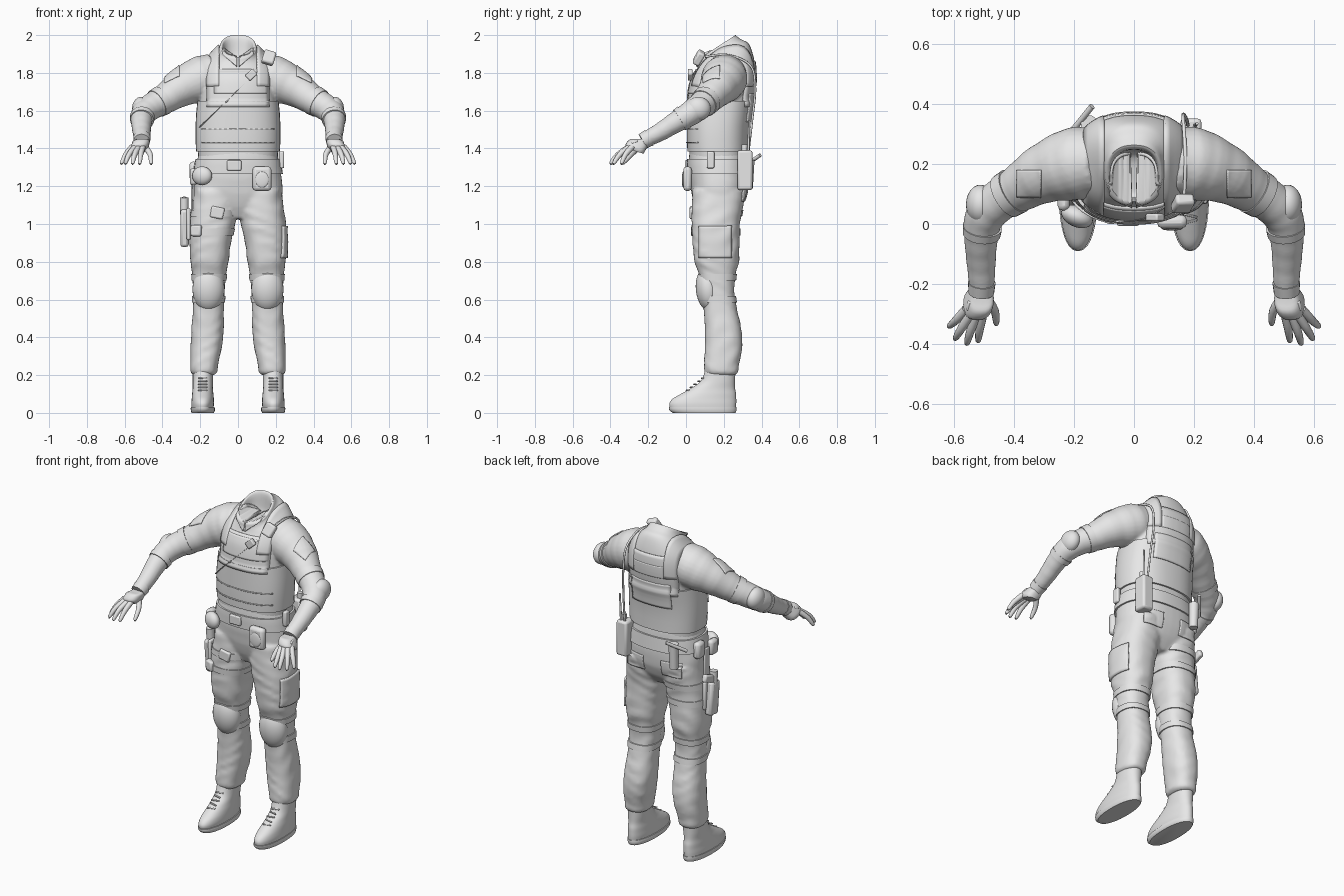
import bpy, bmesh, math
from mathutils import Vector, Matrix
from mathutils.bvhtree import BVHTree
if "Cube" in bpy.data.objects:
    bpy.data.objects.remove(bpy.data.objects["Cube"])
grey = bpy.data.materials.new("plain grey")
grey.use_nodes = True
grey.diffuse_color = (0.8, 0.8, 0.8, 1)
grey.node_tree.nodes["Principled BSDF"].inputs["Base Color"].default_value = (0.8, 0.8, 0.8, 1)

def finish(name, bm):
    bmesh.ops.recalc_face_normals(bm, faces=bm.faces)
    me = bpy.data.meshes.new(name)
    bm.to_mesh(me)
    bm.free()
    me.materials.append(grey)
    ob = bpy.data.objects.new(name, me)
    bpy.context.collection.objects.link(ob)
    ob.select_set(True)
    bpy.context.view_layer.objects.active = ob
    return ob

def smooth(rows, n):
    """Catmull-Rom resampling of a list of tuples."""
    out = []
    for i in range(len(rows) - 1):
        a, b, c, d = [Vector(rows[max(0, min(len(rows) - 1, i + k))]) for k in (-1, 0, 1, 2)]
        for t in (j / n for j in range(n)):
            out.append(b + (c - a) * t / 2 + (a * 2 - b * 5 + c * 4 - d) * t * t / 2 + (b * 3 - a - c * 3 + d) * t ** 3 / 2)
    return out + [Vector(rows[-1])]

def skin(name, rings):
    bm = bmesh.new()
    vs = [[bm.verts.new(p) for p in r] for r in rings]
    for a, b in zip(vs, vs[1:]):
        for i in range(len(a)):
            bm.faces.new((a[i - 1], a[i], b[i], b[i - 1]))
    bm.faces.new(vs[0])
    bm.faces.new(vs[-1])
    return finish(name, bm)

def loft(name, rows, side=1, steps=4, power=2.4, fold=0, seg=40):
    """Rows are z, x0, x1, y0, y1, tilt."""
    rings = []
    for z, x0, x1, y0, y1, tilt in smooth(rows, steps):
        ring = []
        for a in (math.tau * i / seg for i in range(seg)):
            c, s = math.cos(a), math.sin(a)
            k = 1 + fold * math.sin(z * 75 + 3 * math.sin(a * 2 + z * 9)) * (0.6 + 0.4 * math.sin(a * 3 + z * 20))
            dx = math.copysign(abs(c) ** (2 / power), c) * (x1 - x0) / 2 * k
            dy = math.copysign(abs(s) ** (2 / power), s) * (y1 - y0) / 2 * k
            ring.append((side * ((x0 + x1) / 2 + dx), (y0 + y1) / 2 + dy, z + tilt * dy))
        rings.append(ring)
    return skin(name, rings)

def band(name, rows, low, high, grow, side=1):
    """A strap that follows a lofted part between two heights."""
    out = []
    for k, g in ((0, 0), (0, grow), (0.25, grow), (0.5, grow), (0.75, grow), (1, grow), (1, 0)):
        z = low + (high - low) * k
        a, b = next((a, b) for a, b in zip(rows, rows[1:]) if min(a[0], b[0]) <= z <= max(a[0], b[0]))
        z, x0, x1, y0, y1, tilt = Vector(a).lerp(Vector(b), (z - a[0]) / (b[0] - a[0]))
        out.append((z, x0 - g, x1 + g, y0 - g, y1 + g, tilt))
    return loft(name, out, side, 1)

def tube(name, pts, side=1, steps=4, seg=20, fold=0):
    """Points are x, y, z, radius."""
    pts = smooth(pts, steps)
    cs = [Vector((side * p[0], p[1], p[2])) for p in pts]
    ref = Vector((0, 0, 1)) if abs((cs[-1] - cs[0]).normalized().z) < 0.9 else Vector((1, 0, 0))
    rings = []
    for i, c in enumerate(cs):
        t = (cs[min(i + 1, len(cs) - 1)] - cs[max(i - 1, 0)]).normalized()
        u = t.cross(ref).normalized()
        v, r = u.cross(t), pts[i][3] * (1 + fold * math.sin(i * 1.9))
        rings.append([c + (u * math.cos(a) + v * math.sin(a)) * r for a in (math.tau * k / seg for k in range(seg))])
    return skin(name, rings)

def place(name, bm, loc, size, turn):
    rot = Matrix.Rotation(turn[2], 4, "Z") @ Matrix.Rotation(turn[1], 4, "Y") @ Matrix.Rotation(turn[0], 4, "X")
    bm.transform(Matrix.Translation(loc) @ rot @ Matrix.Diagonal((*size, 1)))
    return finish(name, bm)

def box(name, loc, size, turn=(0, 0, 0), bevel=0.01):
    bm = bmesh.new()
    bmesh.ops.create_cube(bm, size=1)
    mod = place(name, bm, loc, size, turn).modifiers.new("bevel", "BEVEL")
    mod.width, mod.segments = min(bevel, min(size) * 0.4), 2

def ball(name, loc, size, turn=(0, 0, 0)):
    bm = bmesh.new()
    bmesh.ops.create_uvsphere(bm, u_segments=28, v_segments=16, radius=1)
    place(name, bm, loc, size, turn)

def fuse(name, parts, voxel):
    """Melt several parts into one cloth surface."""
    bm = bmesh.new()
    for p in parts:
        bm.from_mesh(p.data)
        bpy.data.objects.remove(p)
    ob = finish(name, bm)
    mod = ob.modifiers.new("melt", "REMESH")
    mod.mode, mod.voxel_size, mod.use_smooth_shade = "VOXEL", voxel, True
    mod = ob.modifiers.new("soften", "SMOOTH")
    mod.factor, mod.iterations = 0.5, 4
    return ob

def drape(name, targets, ray, thick=0.008, nu=14, nv=12):
    """Lay a plate on other parts; ray(u, v) gives a start point and an aim point."""
    vs, fs, grid, bm = [], [], {}, bmesh.new()
    for t in targets:
        fs += [[i + len(vs) for i in p.vertices] for p in t.data.polygons]
        vs += [v.co.copy() for v in t.data.vertices]
    tree = BVHTree.FromPolygons(vs, fs)
    for i in range(nu + 1):
        for j in range(nv + 1):
            start, aim = (Vector(p) for p in ray(i / nu, j / nv))
            d = (aim - start).normalized()
            hit = tree.ray_cast(start, d)[0]
            if hit:
                grid[i, j] = bm.verts.new(hit - d * thick * 0.3)
    for i in range(nu):
        for j in range(nv):
            q = [(i, j), (i + 1, j), (i + 1, j + 1), (i, j + 1)]
            if all(k in grid for k in q):
                bm.faces.new([grid[k] for k in q])
    ob = finish(name, bm)
    mod = ob.modifiers.new("thickness", "SOLIDIFY")
    mod.thickness, mod.offset = thick, 0
    return ob

def flat(x0, x1, z0, z1, back=False):
    y = 2 if back else -2
    return lambda u, v: [(x0 + (x1 - x0) * u, k, z0 + (z1 - z0) * v) for k in (y, 0.18)]

for ob in bpy.context.selected_objects:
    ob.select_set(False)
# Shirt with an open collar and sleeves
half = [(1.34, .21, .02, .32, 0), (1.45, .215, .014, .322, 0), (1.55, .215, .014, .328, 0), (1.65, .205, .014, .35, 0),
        (1.75, .2, .028, .366, 0), (1.82, .19, .05, .366, .1), (1.87, .16, .064, .352, .25), (1.905, .122, .07, .33, .4),
        (1.92, .102, .072, .295, .5), (1.936, .096, .074, .268, .6), (1.941, .088, .08, .262, .65),
        (1.93, .08, .088, .25, .6), (1.86, .07, .09, .24, .3), (1.845, .03, .13, .2, .2)]
torso_rows = [(z, -a, a, f, b, t) for z, a, f, b, t in half]
arm = [(.12, .21, 1.795, .11), (.2, .2, 1.765, .122), (.3, .168, 1.72, .1), (.39, .115, 1.66, .078),
       (.46, .07, 1.62, .07), (.503, .015, 1.58, .065), (.511, -.06, 1.535, .055), (.51, -.14, 1.485, .048),
       (.508, -.21, 1.45, .042)]
sleeves = [tube("sleeve", arm, s, 5, 28, .012) for s in (1, -1)]
shirt = fuse("shirt", [loft("body", torso_rows)] + sleeves, .008)
# Vest with its panels, straps and sling
core = loft("vest_core", torso_rows)
vest = band("vest", torso_rows[:5], 1.385, 1.65, 0.01)
shell = [core, vest]
front = drape("vest_front", shell, flat(-.165, .165, 1.62, 1.82))
shell += [front, drape("vest_back", shell, flat(-.165, .165, 1.62, 1.86, True))]
drape("chest_label", shell, flat(-.125, .16, 1.69, 1.805))
drape("back_label", shell, flat(-.1, .1, 1.73, 1.8, True))
drape("lower_back_panel", shell, flat(-.13, .13, 1.54, 1.69, True))
for z in (1.43, 1.5):
    drape("vest_seam", shell, flat(-.19, .19, z, z + .005), 0.006, nv=1)
for s in (1, -1):
    def over(u, v):
        a, x = math.pi * (0.02 + 0.96 * u), s * (.1 + .065 * v)
        return (x, .19 - math.cos(a), 1.72 + math.sin(a)), (x, .19, 1.72)
    def flap(u, v):
        x, z = s * (.006 + .074 * u), 1.882 + .05 * u - .05 * v * (1 - .3 * u)
        return (x, -2, z), (x, .18, z)
    drape("shoulder_strap", [core], over, 0.014, 24, 4)
    drape("collar_flap", [core], flap, 0.014)

def sling(u, v):
    x, z = .165 - .36 * u + .018 * (v - .5), 1.87 - .35 * u + .02 * (v - .5)
    return (x, -2, z), (x, .18, z)
drape("sling", shell, sling, 0.012, 40, 2)
box("shoulder_microphone", (.163, .068, 1.88), (.065, .04, .075), (-.5, .3, 0))
box("sling_buckle", (.07, .022, 1.79), (.055, .025, .04), (0, -.75, 0), 0.006)
# Trousers and boots
hip_rows = [(1.40, -.2, .2, .02, .32, 0), (1.33, -.218, .218, .015, .325, 0), (1.25, -.23, .23, .018, .33, 0),
            (1.16, -.235, .235, .03, .322, 0), (1.09, -.2, .2, .05, .295, 0), (1.03, -.09, .09, .08, .25, 0)]
leg_rows = [(1.18, .0, .23, .035, .315, 0), (1.08, .005, .243, .03, .3, 0), (1.0, .015, .253, .03, .285, 0),
            (.9, .038, .256, .035, .283, 0), (.8, .05, .252, .045, .28, 0), (.74, .062, .243, .066, .265, 0),
            (.65, .07, .238, .085, .255, 0), (.55, .075, .238, .093, .27, 0), (.45, .075, .246, .1, .292, 0),
            (.35, .085, .25, .1, .298, 0), (.25, .107, .252, .095, .28, 0), (.215, .11, .25, .1, .275, 0),
            (.2, .125, .24, .115, .26, 0)]
boot_rows = [(.025, .13, .246, -.085, .264, 0), (.05, .127, .247, -.088, .266, 0), (.075, .128, .245, -.07, .266, 0),
             (.1, .13, .243, -.028, .265, 0), (.13, .133, .24, .025, .26, 0), (.17, .132, .24, .08, .26, 0),
             (.24, .13, .24, .105, .262, 0)]
sole_rows = [(0, .128, .246, -.07, .262, 0), (.014, .122, .25, -.088, .268, 0), (.03, .124, .25, -.091, .268, 0)]
legs = [loft("leg", leg_rows, s, fold=.024) for s in (1, -1)]
trousers = fuse("trousers", [loft("seat", hip_rows, fold=.006)] + legs, .01)
for s, word in ((1, "left"), (-1, "right")):
    loft(word + "_boot", boot_rows, s, power=2.2)
    loft(word + "_sole", sole_rows, s, 2, power=2.2)
    for k in range(5):
        box("boot_lace", (s * .187, .008 + .02 * k, .12 + .016 * k), (.05, .008, .006), (.6, 0, .25 * (-1) ** k), .002)
    ball(word + "_knee_pad", (s * .156, .118, .655), (.085, .066, .118), (.1, 0, 0))
    for z in (.585, .7):
        band("knee_strap", leg_rows, z, z + .035, .005, s)
    drape(word + "_rear_pocket", [trousers], flat(s * .06, s * .18, 1.12, 1.21, True))
drape("cargo_pocket", [trousers], lambda u, v: [(x, .07 + .17 * u, .82 + .17 * v) for x in (2, .15)], 0.012)
# Belt and what hangs on it
band("belt", hip_rows, 1.265, 1.345, .01)
box("belt_buckle", (-.02, .004, 1.31), (.075, .02, .055), bevel=.006)
box("badge_pouch", (.127, .008, 1.24), (.1, .045, .13), bevel=.02)
ball("badge", (.127, -.015, 1.235), (.035, .007, .042))
ball("front_pouch", (-.19, .025, 1.255), (.055, .035, .05), (0, 0, -.4))
box("side_pouch", (-.235, .08, 1.25), (.04, .07, .09), bevel=.018)
box("left_clip", (.232, .13, 1.34), (.025, .04, .09), bevel=.008)
box("hip_pouch", (-.235, .21, 1.28), (.045, .07, .1), bevel=.018)
tube("torch_holder", [(-.15, .33, 1.19, .024), (-.15, .335, 1.34, .028)], steps=2)
tube("baton", [(-.215, .3, 1.3, .01), (-.14, .393, 1.365, .01)], steps=2, seg=12)
box("radio", (.19, .312, 1.285), (.07, .08, .21), bevel=.012)
tube("radio_knob", [(.2, .31, 1.38, .016), (.2, .31, 1.42, .016)], seg=12)
tube("radio_antenna", [(.205, .33, 1.38, .007), (.21, .335, 1.55, .005)], seg=10)
tube("radio_cable", [(.18, .33, 1.38, .006), (.175, .35, 1.55, .006), (.165, .366, 1.72, .006),
                     (.165, .34, 1.84, .006), (.172, .22, 1.895, .006), (.168, .1, 1.885, .006)], steps=8, seg=10)
# Thigh holster
for z in (.94, 1.04):
    band("thigh_strap", leg_rows, z, z + .035, .005, -1)
box("holster_plate", (-.262, .15, 1.0), (.02, .11, .17), bevel=.008)
box("holster", (-.283, .15, .98), (.045, .08, .2), (.1, 0, 0), .015)
tube("pistol_slide", [(-.285, .145, 1.05, .023), (-.285, .14, 1.14, .023)], steps=2)
box("pistol_grip", (-.285, .19, 1.11), (.03, .1, .045), (.35, 0, 0), .01)
box("holster_hanger", (-.243, .15, 1.17), (.012, .05, .2), bevel=.005)
box("thigh_buckle", (-.11, .032, 1.06), (.07, .025, .06), (0, .2, 0), .008)
box("thigh_pouch", (-.22, .05, .965), (.06, .035, .06), (0, 0, -.4), .01)
# Arm pads and gloved hands
fingers = [[(.49, -.25), (.465, -.29), (.46, -.33)], [(.505, -.3), (.515, -.35), (.52, -.387)],
           [(.525, -.3), (.547, -.36), (.557, -.396)], [(.545, -.3), (.577, -.35), (.595, -.38)],
           [(.56, -.285), (.593, -.32), (.615, -.34)]]
palm = [(1.45, .475, .54, -.26, -.2, 0), (1.435, .468, .553, -.295, -.2, -.3), (1.405, .475, .57, -.32, -.215, -.3),
        (1.385, .495, .565, -.31, -.225, -.3)]
for s, word in ((1, "left"), (-1, "right")):
    drape(word + "_sleeve_patch", [shirt], lambda u, v: [(s * (.31 + .08 * u), .09 + .09 * v, z) for z in (3, 1.6)])
    ball(word + "_elbow_pad", (s * .513, .065, 1.61), (.048, .066, .063))
    tube("upper_elbow_strap", [(.4, .11, 1.656, .08), (.43, .092, 1.638, .077)], s, 2, 28)
    tube("lower_elbow_strap", [(.506, -.01, 1.565, .066), (.509, -.035, 1.55, .063)], s, 2, 28)
    tube(word + "_glove_cuff", [(.508, -.195, 1.457, .046), (.51, -.23, 1.438, .043)], s, 2)
    loft(word + "_palm", palm, s, 4, 2.6, seg=24)
    box("knuckle_guard", (s * .522, -.28, 1.434), (.075, .035, .014), (.35, 0, s * .25), .006)
    for k, f in enumerate(fingers):
        pts = [(*p, z, r) for p, z, r in zip(f, (1.408, 1.368, 1.325), (.016, .014, .01))]
        x, y, z, r = pts[-1]
        tube("finger" if k else "thumb", pts + [(x, y - .002, z - .01, .004)], s, 3, 12)
# Smooth shading with sharp edges kept
bpy.ops.object.shade_smooth_by_angle(angle=math.radians(40))
